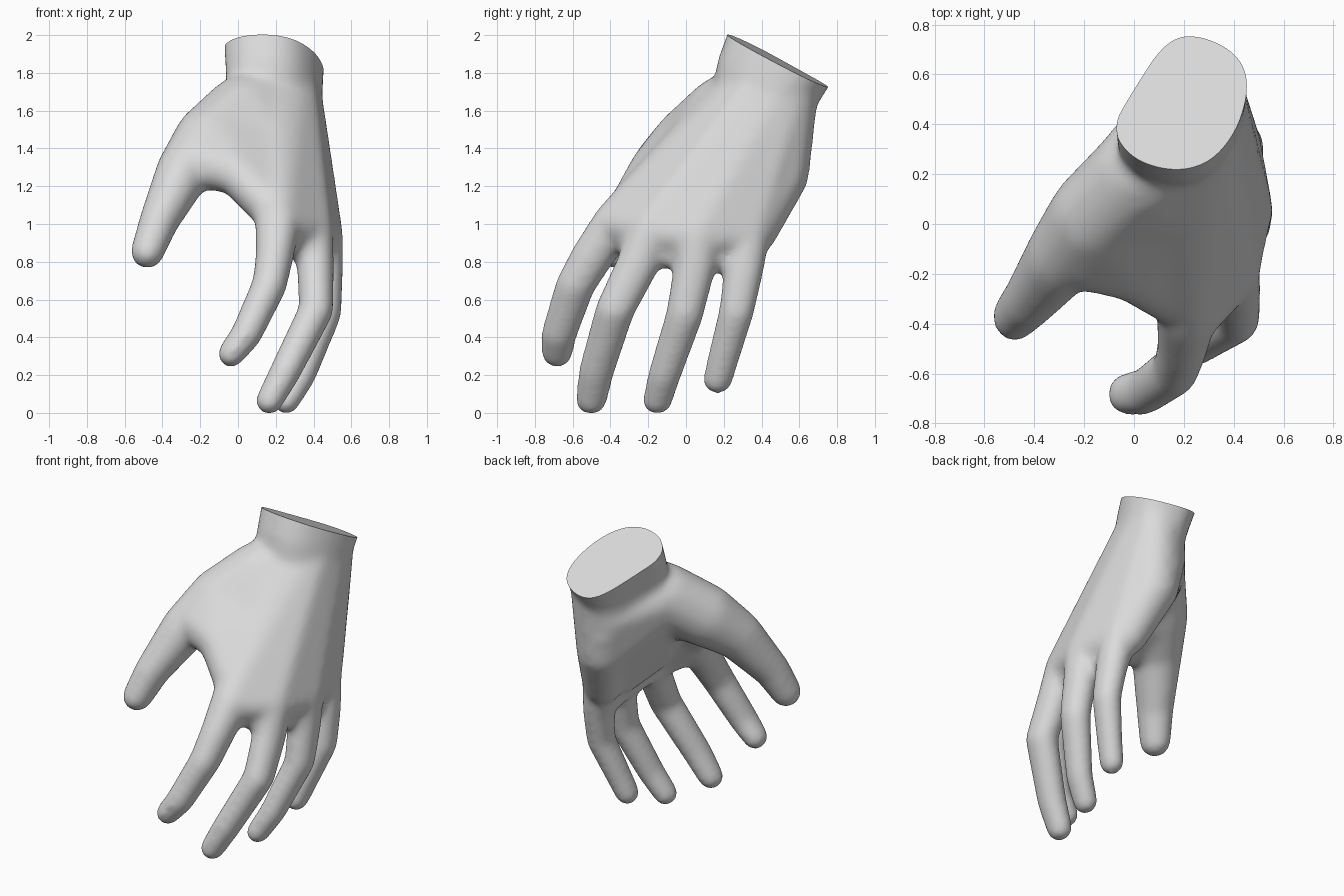
import bpy
import bmesh
import math
from mathutils import Vector

if "Cube" in bpy.data.objects:
    bpy.data.objects.remove(bpy.data.objects["Cube"])

solid = bmesh.new()


def add_hull(points):
    """Append the convex hull of some points as a closed shell."""
    bm = bmesh.new()
    for p in points:
        bm.verts.new(p)
    bmesh.ops.convex_hull(bm, input=bm.verts[:])
    bmesh.ops.delete(bm, geom=[v for v in bm.verts if not v.link_faces], context='VERTS')
    bmesh.ops.recalc_face_normals(bm, faces=bm.faces[:])
    me = bpy.data.meshes.new("shell")
    bm.to_mesh(me)
    bm.free()
    solid.from_mesh(me)
    bpy.data.meshes.remove(me)


def ball(x, y, z, r, wide=1.0):
    """Points of a ball, optionally widened along y."""
    pts = []
    for i in range(9):
        a = math.pi * i / 8
        n = 1 if i in (0, 8) else 16
        for j in range(n):
            b = 2 * math.pi * j / 16
            pts.append((x + r * math.sin(a) * math.cos(b),
                        y + r * wide * math.sin(a) * math.sin(b),
                        z + r * math.cos(a)))
    return pts


def mass(*balls):
    """One convex lump wrapped around several balls."""
    add_hull([p for b in balls for p in ball(*b)])


def limb(joints):
    """Tapered rounded segments running through the joints."""
    for a, b in zip(joints, joints[1:]):
        mass(a, b)


# Fingers: wrist, knuckle, base, two joints and tip
fingers = [
    [(.16, .31, 1.69, .17), (.21, -.38, 1.01, .122), (.195, -.49, .85, .104),
     (.167, -.585, .69, .095), (.045, -.672, .43, .085), (-.037, -.683, .325, .075)],
    [(.24, .43, 1.74, .19), (.385, -.19, .98, .122), (.41, -.255, .80, .102),
     (.415, -.375, .56, .094), (.25, -.475, .23, .085), (.165, -.502, .074, .075)],
    [(.27, .50, 1.71, .175), (.44, .06, .95, .12), (.46, .045, .78, .10),
     (.46, -.005, .54, .09), (.335, -.115, .21, .079), (.255, -.152, .072, .072)],
    [(.28, .54, 1.68, .16), (.395, .335, .96, .113), (.43, .305, .76, .094),
     (.44, .268, .55, .085), (.36, .20, .31, .076), (.315, .167, .182, .072)],
]
for finger in fingers:
    limb(finger[:2])
    limb(finger[1:2] + [joint + (1.15,) for joint in finger[2:]])

# Palm, filled between neighbouring bones
for a, b in zip(fingers, fingers[1:]):
    mass(a[0], a[1], b[0], b[1])

# Webs between the finger bases
limb([(.25, -.34, .95, .09), (.375, -.22, .88, .09), (.41, .04, .85, .09), (.39, .29, .83, .085)])

# Outer heel of the palm
heel = [(.21, .50, 1.52, .155), (.27, .495, 1.28, .16), (.355, .365, .97, .12)]
for a, b in zip(heel, heel[1:]):
    mass(a, b, fingers[3][1])
mass(heel[0], heel[1], fingers[3][0], fingers[2][0])

# Thumb and its fleshy base
thumb = [(.02, .20, 1.60, .20), (-.15, .03, 1.45, .195), (-.29, -.13, 1.29, .147, 1.12),
         (-.418, -.30, 1.03, .107, 1.15), (-.48, -.372, .865, .092, 1.12)]
limb(thumb)

# Hollow of the palm
mass(thumb[0], heel[0], heel[1], (.34, -.10, 1.02, .13), (.36, .20, .98, .13))

# Web between thumb and palm
index_mid = (.19, .0, 1.38, .14)
web = (-.01, -.195, 1.285, .118)
mass(thumb[0], thumb[1], index_mid, fingers[0][0])
mass(thumb[1], (-.20, -.13, 1.34, .14), web, index_mid)
mass(web, index_mid, (.17, -.30, 1.10, .115))

# Wrist, lofted from a slanted rim rounded by corner cutting
rim = [(-.085, .375), (-.01, .27), (.09, .228), (.2, .218), (.31, .26), (.4, .37), (.445, .5),
       (.45, .6), (.41, .68), (.32, .735), (.2, .76), (.11, .70), (.01, .54)]
outline = []
for (x0, y0), (x1, y1) in zip(rim, rim[1:] + rim[:1]):
    outline += [(x0 * .75 + x1 * .25, y0 * .75 + y1 * .25),
                (x0 * .25 + x1 * .75, y0 * .25 + y1 * .75)]
centre = Vector((.2, .49, 1.874))
rings = []
for sx, sy, dy, dz in ((1.05, 1.06, .06, .12), (1.03, 1.02, 0, 0), (1, .97, -.06, -.12),
                       (.98, .95, -.085, -.22), (.92, .92, -.07, -.36)):
    rings.append([centre + Vector(((x - .2) * sx, (y - .49) * sy + dy,
                                   -.51 * (y - .49) * sy + dz)) for x, y in outline])
for a, b in zip(rings, rings[1:]):
    add_hull(a + b)

# Merge everything into one smooth skin
mesh = bpy.data.meshes.new("hand")
solid.to_mesh(mesh)
solid.free()
hand = bpy.data.objects.new("hand", mesh)
bpy.context.collection.objects.link(hand)
bpy.context.view_layer.objects.active = hand
hand.select_set(True)
remesh = hand.modifiers.new("merge", 'REMESH')
remesh.mode = 'VOXEL'
remesh.voxel_size = .016
smooth = hand.modifiers.new("soften", 'SMOOTH')
smooth.factor = .5
smooth.iterations = 36
for name in ("merge", "soften"):
    bpy.ops.object.modifier_apply(modifier=name)

# Flat slanted cut at the wrist
bm = bmesh.new()
bm.from_mesh(hand.data)
bmesh.ops.bisect_plane(bm, geom=bm.verts[:] + bm.edges[:] + bm.faces[:], plane_co=centre,
                       plane_no=Vector((.06, .454, .89)).normalized(), clear_outer=True)
bmesh.ops.holes_fill(bm, edges=[e for e in bm.edges if e.is_boundary], sides=0)
bmesh.ops.recalc_face_normals(bm, faces=bm.faces[:])
# Rest the fingertips on the ground
low = min(v.co.z for v in bm.verts)
bmesh.ops.translate(bm, verts=bm.verts[:], vec=(0, 0, -low))
bm.to_mesh(hand.data)
bm.free()

# One plain colour
skin = bpy.data.materials.new("light grey")
skin.diffuse_color = (.71, .71, .71, 1)
skin.use_nodes = True
skin.node_tree.nodes["Principled BSDF"].inputs["Base Color"].default_value = skin.diffuse_color
hand.data.materials.clear()
hand.data.materials.append(skin)
bpy.ops.object.shade_smooth_by_angle(angle=math.radians(40))
